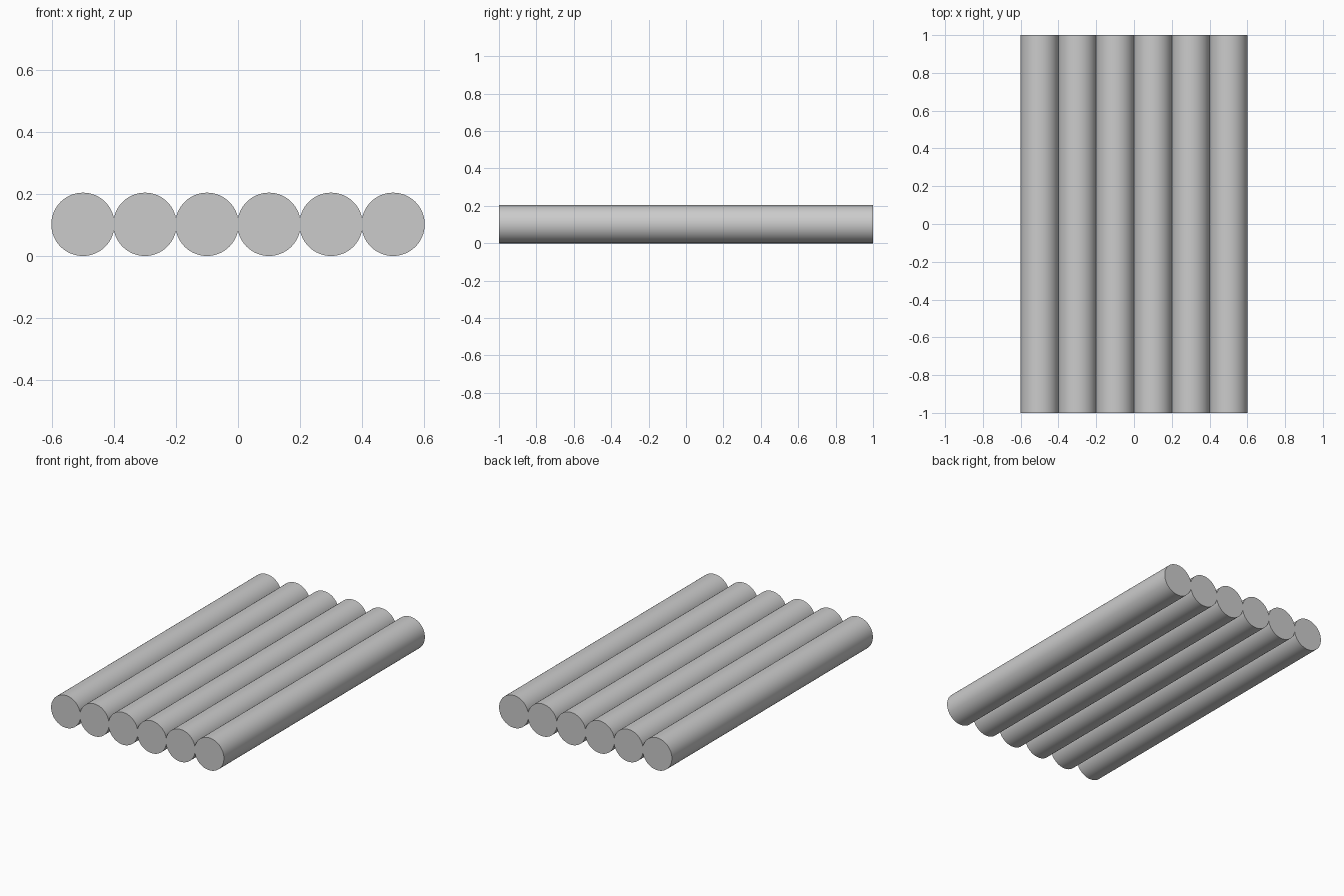
import bpy
import math

if "Cube" in bpy.data.objects:
    bpy.data.objects.remove(bpy.data.objects["Cube"])

COUNT = 6
SPACING = 0.2
RADIUS = 0.102
LENGTH = 2.0


def add_log(index):
    x = (index - (COUNT - 1) / 2) * SPACING
    bpy.ops.mesh.primitive_cylinder_add(
        vertices=64, radius=RADIUS, depth=LENGTH,
        location=(x, 0, RADIUS), rotation=(math.pi / 2, 0, 0))
    log = bpy.context.object
    log.name = f"log_{index + 1}"
    bpy.ops.object.shade_smooth_by_angle(angle=math.radians(30))


# Row of slightly overlapping logs lying along y
for i in range(COUNT):
    add_log(i)
